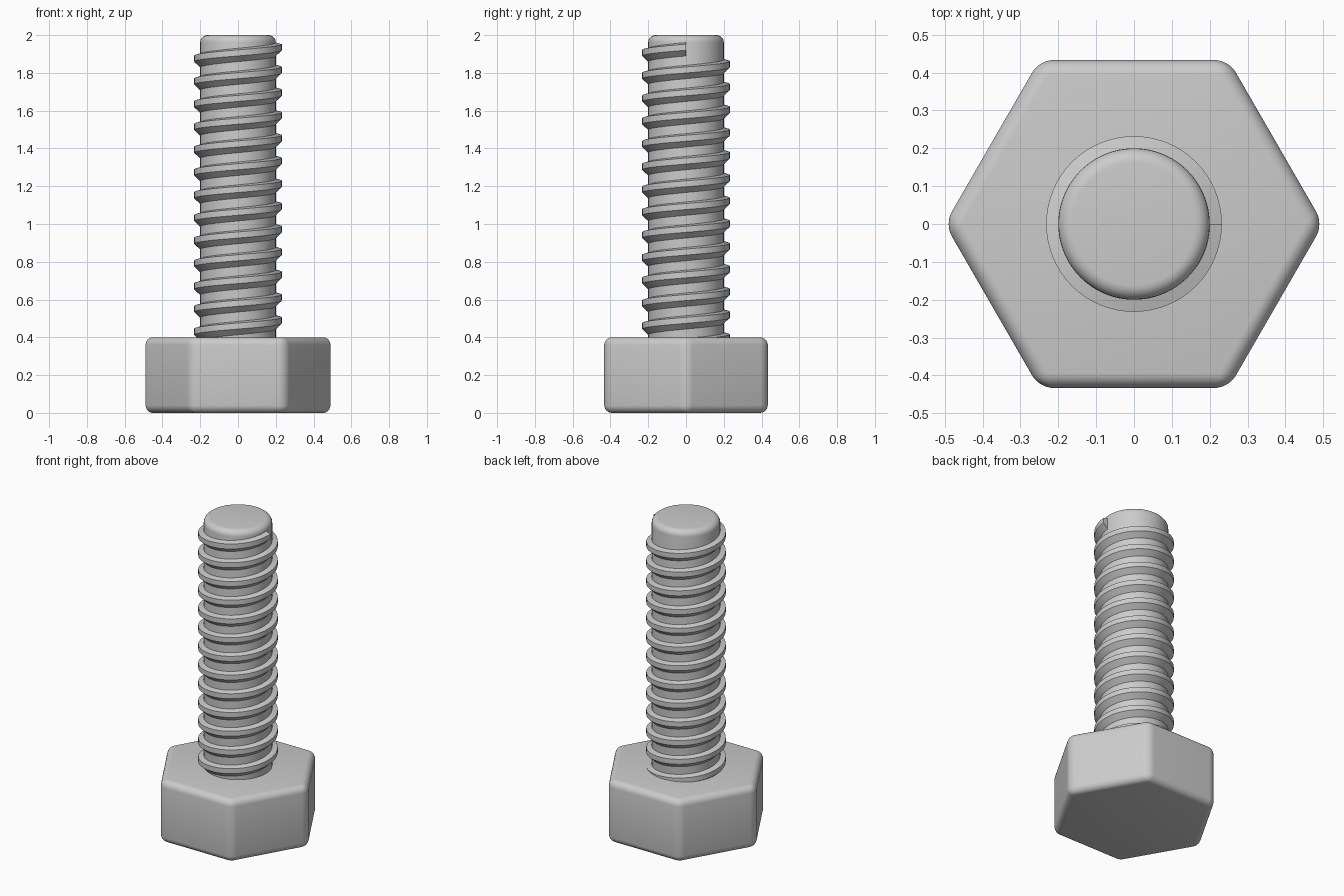
import bpy, bmesh, math

if "Cube" in bpy.data.objects:
    bpy.data.objects.remove(bpy.data.objects["Cube"])


def smooth(obj, angle):
    bpy.ops.object.select_all(action='DESELECT')
    obj.select_set(True)
    bpy.context.view_layer.objects.active = obj
    bpy.ops.object.shade_smooth_by_angle(angle=math.radians(angle))


def prism(name, sides, radius, z0, z1, bevel):
    """Upright prism with rounded edges."""
    bpy.ops.mesh.primitive_cylinder_add(vertices=sides, radius=radius, depth=z1 - z0,
                                        location=(0, 0, (z0 + z1) / 2))
    obj = bpy.context.object
    obj.name = name
    mod = obj.modifiers.new("rounded_edges", 'BEVEL')
    mod.width = bevel
    mod.segments = 6
    mod.limit_method = 'ANGLE'
    mod.angle_limit = math.radians(30)
    bpy.ops.object.modifier_apply(modifier=mod.name)
    smooth(obj, 35)
    return obj


def helix(name, profile, pitch, turns, z_end, steps=64):
    """Sweep a closed (radius, z offset) profile up a right-handed helix ending at angle 0."""
    bm = bmesh.new()
    rings = []
    for i in range(turns * steps + 1):
        a = 2 * math.pi * i / steps
        z = z_end - turns * pitch + pitch * i / steps
        rings.append([bm.verts.new((r * math.cos(a), r * math.sin(a), z + dz))
                      for r, dz in profile])
    n = len(profile)
    for lo, hi in zip(rings, rings[1:]):
        for k in range(n):
            j = (k + 1) % n
            bm.faces.new((lo[k], lo[j], hi[j], hi[k]))
    bm.faces.new(rings[0])
    bm.faces.new(rings[-1])
    bmesh.ops.recalc_face_normals(bm, faces=bm.faces)
    mesh = bpy.data.meshes.new(name)
    bm.to_mesh(mesh)
    bm.free()
    obj = bpy.data.objects.new(name, mesh)
    bpy.context.collection.objects.link(obj)
    smooth(obj, 20)
    return obj


# Hexagonal head, corners on the x axis (cylinder starts at +y, so turn it 30 degrees)
head = prism("hex_head", 6, 0.5, 0.0, 0.4, 0.04)
head.rotation_euler.z = math.radians(30)

# Round shaft with a softened tip
prism("shaft", 64, 0.2, 0.34, 2.0, 0.038)

# Thread ridge, its lower end sunk into the head
helix("thread", [(0.195, -0.05), (0.232, -0.015), (0.232, 0.017), (0.195, 0.027)],
      pitch=0.1205, turns=13, z_end=1.935)
